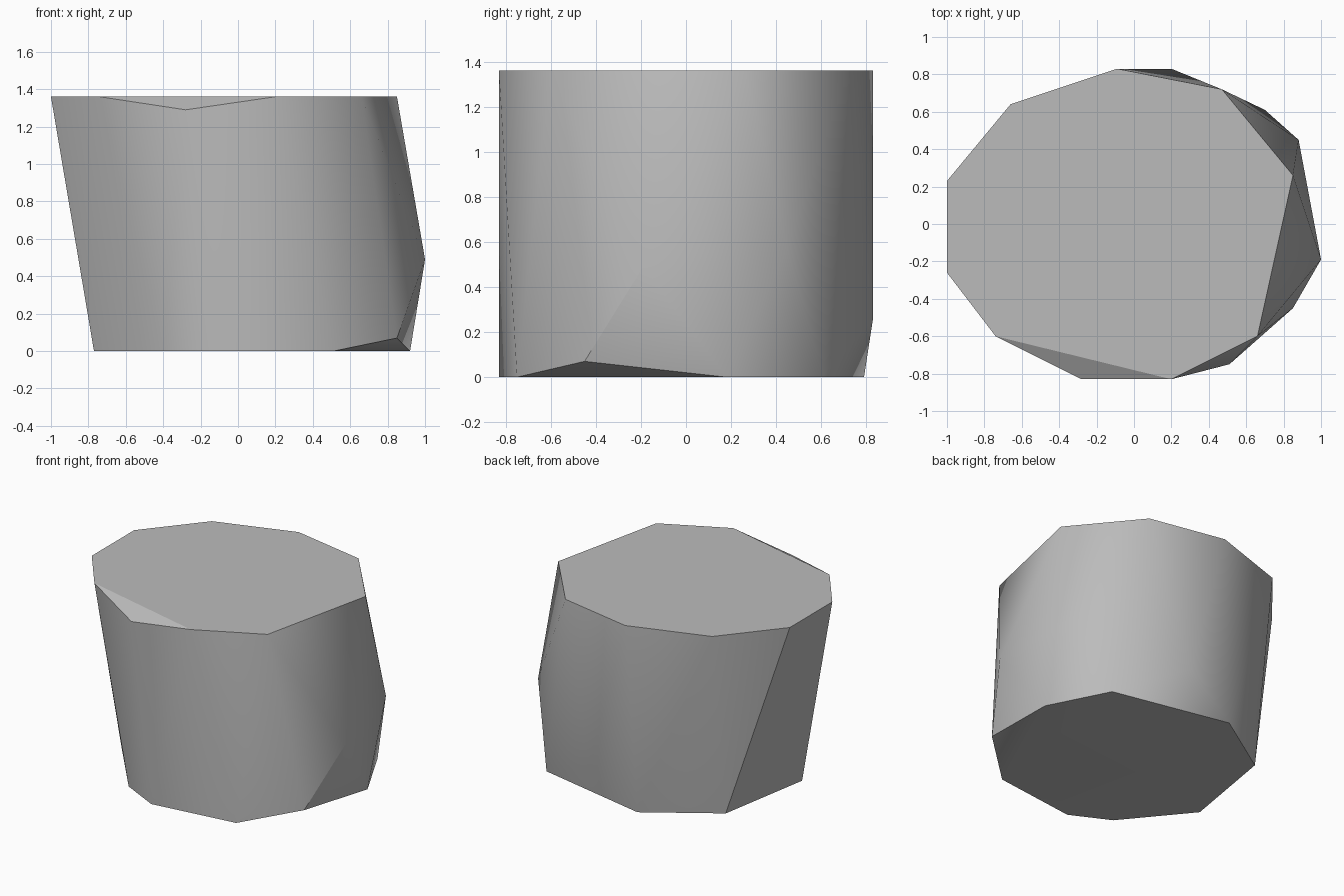
import bpy
import bmesh
import math

cube = bpy.data.objects.get("Cube")
if cube:
    bpy.data.objects.remove(cube, do_unlink=True)


def make_material(name, colour):
    material = bpy.data.materials.new(name)
    material.use_nodes = True
    material.diffuse_color = colour
    shader = material.node_tree.nodes["Principled BSDF"]
    shader.inputs["Base Color"].default_value = colour
    return material


# Flat outlines of the stone block
HEIGHT = 1.36
top_outline = [(-1, .23), (-.66, .64), (-.09, .83), (.47, .72), (.85, .26),
               (.66, -.6), (.2, -.83), (-.74, -.6), (-1, -.26)]
bottom_outline = [(.51, -.75), (.92, .18), (.7, .61), (-.16, .79),
                  (-.65, .47), (-.77, -.24), (-.4, -.69), (-.12, -.83)]

# Corners of the chipped sides, between the two outlines
chip_corners = [(-.28, -.83, 1.29), (.2, .83, .26), (.88, .45, .57),
                (1, -.19, .49), (.85, -.45, .07)]

corners = [(x, y, HEIGHT) for x, y in top_outline]
corners += [(x, y, 0) for x, y in bottom_outline]
corners += chip_corners

# Wrap the corners in one faceted shell
bm = bmesh.new()
for corner in corners:
    bm.verts.new(corner)
hull = bmesh.ops.convex_hull(bm, input=bm.verts[:])
unused = [item for item in hull["geom_interior"] + hull["geom_unused"]
          if isinstance(item, bmesh.types.BMVert) and item.is_valid]
bmesh.ops.delete(bm, geom=list(set(unused)), context="VERTS")

# Join the triangles of the flat top and bottom
bmesh.ops.dissolve_limit(bm, angle_limit=math.radians(1),
                         verts=bm.verts[:], edges=bm.edges[:])
bmesh.ops.recalc_face_normals(bm, faces=bm.faces[:])

mesh = bpy.data.meshes.new("stone_block")
bm.to_mesh(mesh)
bm.free()
mesh.materials.append(make_material("stone grey", (.5, .5, .5, 1)))

stone_block = bpy.data.objects.new("stone_block", mesh)
bpy.context.collection.objects.link(stone_block)

# Soft shading across gentle edges, crisp at the chips
bpy.ops.object.select_all(action="DESELECT")
stone_block.select_set(True)
bpy.context.view_layer.objects.active = stone_block
bpy.ops.object.shade_smooth_by_angle(angle=math.radians(30))
